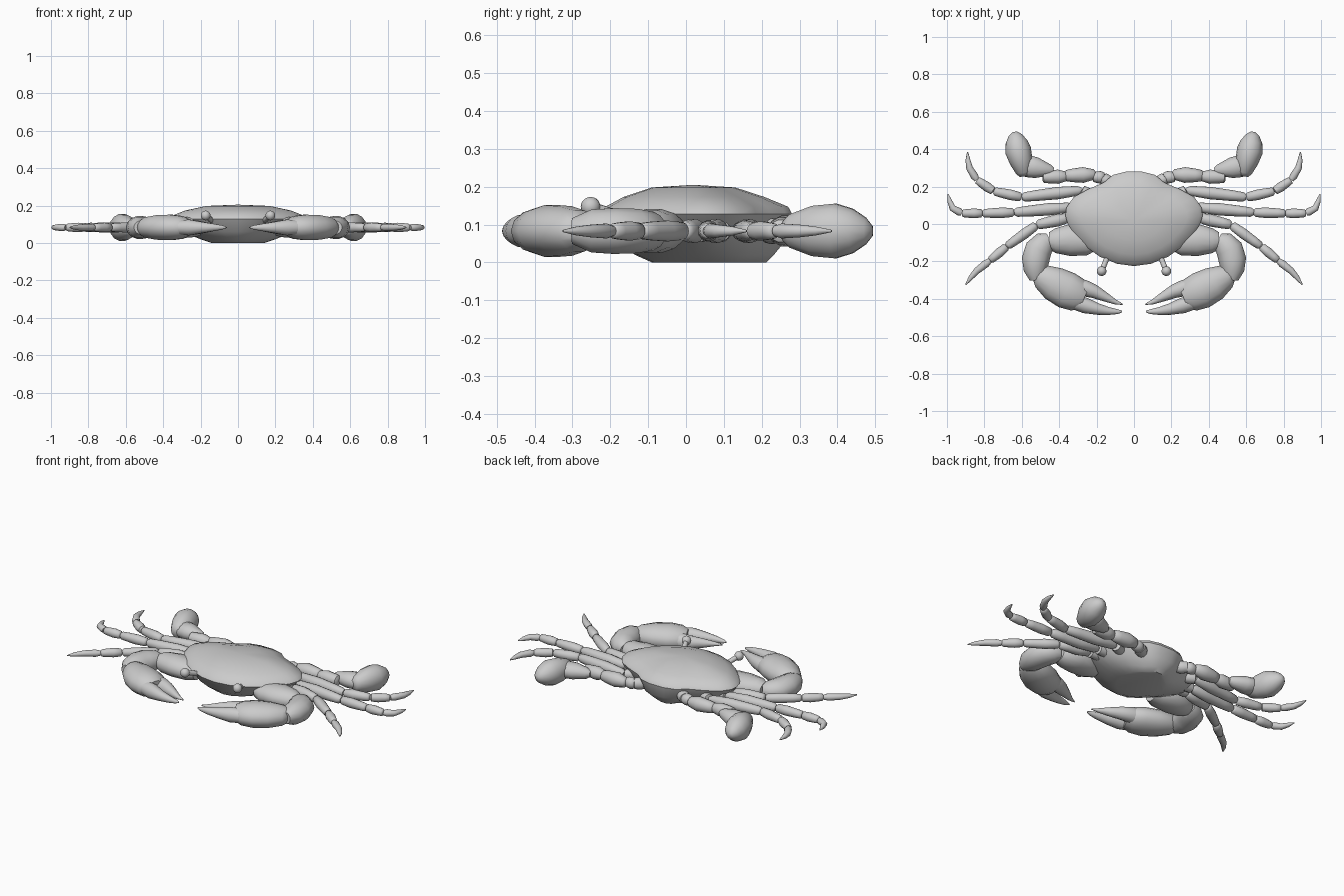
import bpy, bmesh, math
from mathutils import Vector

if "Cube" in bpy.data.objects:
    bpy.data.objects.remove(bpy.data.objects["Cube"])

SIDES = 14
Z = 0.083


def finish(name, bm, mirror=True, angle=50):
    bmesh.ops.recalc_face_normals(bm, faces=bm.faces[:])
    me = bpy.data.meshes.new(name)
    bm.to_mesh(me)
    bm.free()
    ob = bpy.data.objects.new(name, me)
    bpy.context.collection.objects.link(ob)
    if mirror:
        ob.modifiers.new("Mirror", "MIRROR").use_mirror_merge = False
    bpy.ops.object.select_all(action='DESELECT')
    ob.select_set(True)
    bpy.context.view_layer.objects.active = ob
    bpy.ops.object.shade_smooth_by_angle(angle=math.radians(angle))
    return ob


def bridge(bm, rings):
    n = len(rings[0])
    for a, b in zip(rings, rings[1:]):
        for i in range(n):
            j = (i + 1) % n
            bm.faces.new((a[i], a[j], b[j], b[i]))


def segment(bm, pts):
    """Tapered tube through (x, y, half width, half height) stations."""
    c = [Vector((p[0], p[1], Z)) for p in pts]
    rings = []
    for k, p in enumerate(pts):
        t = (c[min(k + 1, len(c) - 1)] - c[max(k - 1, 0)]).normalized()
        side = Vector((-t.y, t.x, 0))
        ring = []
        for i in range(SIDES):
            a = 2 * math.pi * i / SIDES
            ring.append(bm.verts.new(c[k] + side * p[2] * math.cos(a) + Vector((0, 0, p[3] * math.sin(a)))))
        rings.append(ring)
    bridge(bm, rings)
    bm.faces.new(rings[0])
    bm.faces.new(rings[-1])


def limb(name, segments):
    bm = bmesh.new()
    for s in segments:
        segment(bm, s)
    return finish(name, bm)


def straight(a, b, r0, rm, r1):
    """Leg segment with rounded ends and a swelling in the middle."""
    prof = [(0, r0 * .55), (.06, r0), (.4, rm), (.75, (rm + r1) / 2), (.95, r1), (1, r1 * .6)]
    return [(a[0] + (b[0] - a[0]) * t, a[1] + (b[1] - a[1]) * t, r, r) for t, r in prof]


# Shell: outline rings stacked in height
half = [(0, 1), (.12, 1), (.31, .965), (.44, .885), (.68, .81), (.88, .73), (.985, .62), (1, .53),
        (.96, .44), (.85, .32), (.69, .2), (.5, .1), (.25, .025), (0, 0)]
outline = half + [(-x, t) for x, t in half[-2:0:-1]]
levels = [(.198, .17, -.09, .13), (.173, .285, -.165, .207), (.147, .35, -.213, .27),
          (.128, .367, -.225, .28), (.06, .3, -.185, .265), (.02, .2, -.135, .232), (0, .14, -.09, .212)]
bm = bmesh.new()
rings = [[bm.verts.new((x * hx, f + (b - f) * t, z)) for x, t in outline] for z, hx, f, b in levels]
bridge(bm, rings)
top = bm.verts.new((0, .02, .205))
for i in range(len(outline)):
    bm.faces.new((rings[0][i], rings[0][(i + 1) % len(outline)], top))
bm.faces.new(rings[-1])
finish("shell", bm, False, 40)

# Walking legs
legs = {
    "front_leg": ([(.26, .04), (.34, .035), (.52, -.005), (.68, -.12), (.77, -.195)], (.9, -.325), (.84, -.25)),
    "middle_leg": ([(.25, .09), (.33, .09), (.64, .062), (.81, .057), (.92, .057)], (.995, .16), (.97, .085)),
    "rear_leg": ([(.22, .15), (.28, .18), (.6, .143), (.75, .175), (.84, .235)], (.89, .385), (.88, .3)),
}
radii = [(.028, .03, .028), (.026, .033, .025), (.024, .028, .022), (.022, .026, .02)]
for name, (j, tip, bend) in legs.items():
    segs = [straight(a, b, *r) for a, b, r in zip(j, j[1:], radii)]
    e = j[-1]
    segs.append([(*e, .014, .014), (e[0] + (bend[0] - e[0]) * .3, e[1] + (bend[1] - e[1]) * .3, .021, .02),
                 (*bend, .018, .017), ((bend[0] + tip[0]) / 2 + .003, (bend[1] + tip[1]) / 2, .013, .012),
                 (*tip, .003, .003)])
    limb(name, segs)

# Swimming legs with paddles
limb("swimming_leg", [
    straight((.12, .21), (.17, .25), .03, .035, .03),
    straight((.155, .25), (.22, .25), .025, .034, .025),
    straight((.205, .265), (.37, .258), .028, .042, .03),
    straight((.35, .255), (.49, .25), .024, .038, .03),
    [(.43, .285, .015, .015), (.45, .288, .03, .03), (.52, .3, .055, .045), (.57, .31, .06, .045), (.6, .315, .035, .03)],
    [(.585, .255, .025, .025), (.588, .275, .042, .045), (.603, .335, .062, .068), (.62, .395, .07, .074),
     (.629, .44, .058, .06), (.635, .475, .036, .036), (.637, .493, .013, .013)],
])

# Claw arms: upper arm, wrist, palm and two fingers
limb("claw", [
    [(.2, -.09, .05, .045), (.25, -.09, .078, .055), (.34, -.085, .086, .06), (.42, -.09, .066, .056), (.455, -.09, .045, .04)],
    [(.45, -.08, .035, .035), (.475, -.095, .06, .052), (.51, -.135, .073, .06), (.526, -.19, .074, .062),
     (.527, -.25, .062, .058), (.522, -.3, .035, .035)],
    [(.525, -.265, .035, .035), (.495, -.28, .066, .055), (.43, -.318, .092, .067), (.36, -.354, .1, .07),
     (.3, -.38, .09, .062), (.265, -.395, .06, .045)],
    [(.31, -.42, .04, .04), (.26, -.436, .042, .043), (.19, -.456, .03, .03), (.13, -.466, .02, .02),
     (.085, -.469, .012, .012), (.063, -.468, .004, .004)],
    [(.32, -.33, .04, .04), (.265, -.343, .044, .044), (.21, -.362, .036, .036), (.15, -.392, .024, .024),
     (.1, -.417, .013, .012), (.06, -.43, .003, .003)],
])

# Eyes on stalks
bm = bmesh.new()
bmesh.ops.create_uvsphere(bm, u_segments=16, v_segments=10, radius=.026)
bmesh.ops.translate(bm, vec=(.173, -.252, .147), verts=bm.verts[:])
finish("eye", bm)
a, b = Vector((.14, -.17, .12)), Vector((.17, -.245, .145))
bm = bmesh.new()
bmesh.ops.create_cone(bm, cap_ends=True, segments=12, radius1=.014, radius2=.014, depth=(b - a).length)
bmesh.ops.rotate(bm, matrix=(b - a).to_track_quat('Z', 'Y').to_matrix(), verts=bm.verts[:])
bmesh.ops.translate(bm, vec=(a + b) / 2, verts=bm.verts[:])
finish("eye_stalk", bm)
